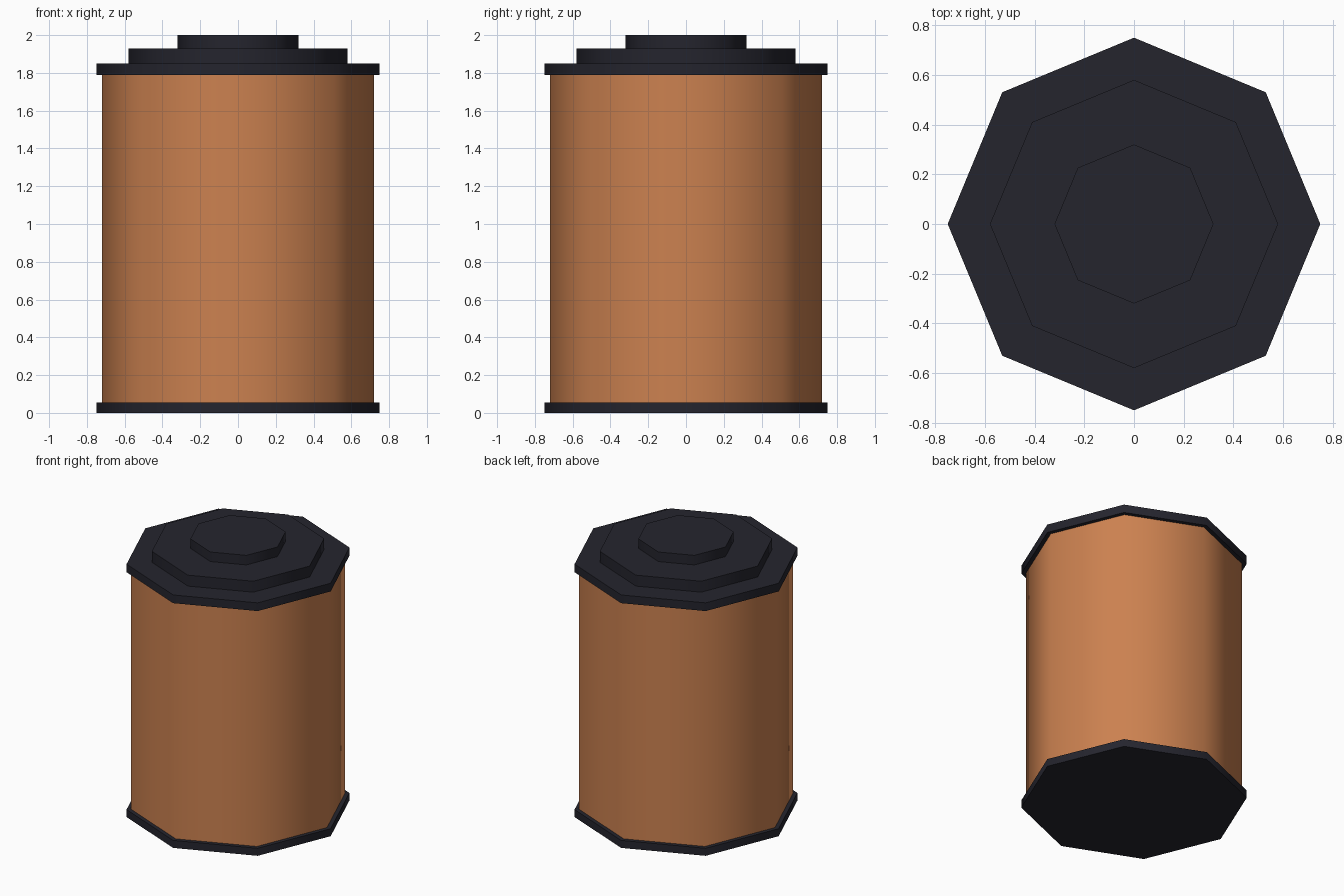
import bpy, math

if "Cube" in bpy.data.objects:
    bpy.data.objects.remove(bpy.data.objects["Cube"])

def material(name, rgb):
    m = bpy.data.materials.new(name)
    m.diffuse_color = (*rgb, 1)
    m.use_nodes = True
    m.node_tree.nodes["Principled BSDF"].inputs["Base Color"].default_value = m.diffuse_color
    return m

copper = material("copper", (0.60, 0.22, 0.08))
dark = material("dark metal", (0.018, 0.018, 0.027))

def octagon(name, radius, z0, z1, mat):
    # eight-sided prism with corners on the x and y axes
    bpy.ops.mesh.primitive_cylinder_add(vertices=8, radius=radius, depth=z1 - z0,
                                        location=(0, 0, (z0 + z1) / 2))
    ob = bpy.context.object
    ob.name = name
    ob.data.materials.append(mat)
    bpy.ops.object.shade_smooth_by_angle(angle=math.radians(50))
    return ob

# can body
octagon("body", 0.72, 0.055, 1.79, copper)
# rims and stepped lid
octagon("bottom_rim", 0.75, 0.0, 0.055, dark)
octagon("top_rim", 0.75, 1.79, 1.85, dark)
octagon("lid_step", 0.58, 1.85, 1.93, dark)
octagon("lid_knob", 0.32, 1.93, 2.0, dark)
